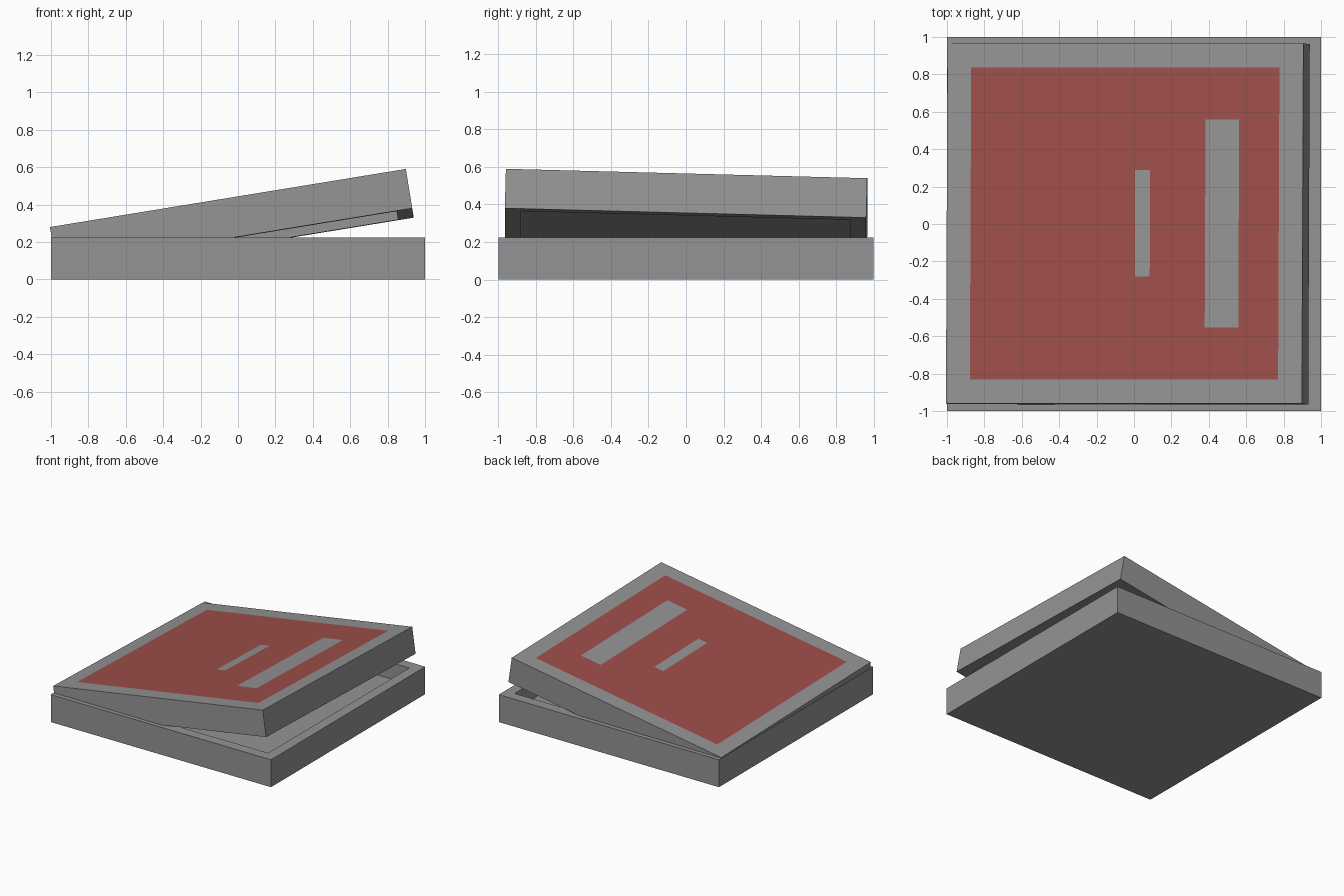
import bpy, bmesh
from mathutils import Vector, Matrix

if "Cube" in bpy.data.objects:
    bpy.data.objects.remove(bpy.data.objects["Cube"])


def material(name, rgb):
    m = bpy.data.materials.new(name)
    m.diffuse_color = (*rgb, 1.0)
    m.use_nodes = True
    m.node_tree.nodes["Principled BSDF"].inputs["Base Color"].default_value = m.diffuse_color
    return m


GREY = material("box_grey", (0.30, 0.295, 0.295))
RED = material("label_red", (0.34, 0.077, 0.068))


def tray(half, height, wall, floor):
    """Square open tray standing on z = 0; returns bmesh and its closed face."""
    bm = bmesh.new()
    levels = [(half, 0), (half, height), (half - wall, height), (half - wall, floor)]
    rings = [[bm.verts.new((sx * h, sy * h, z))
              for sx, sy in ((-1, -1), (1, -1), (1, 1), (-1, 1))]
             for h, z in levels]
    for a, b in zip(rings, rings[1:]):
        for i in range(4):
            j = (i + 1) % 4
            bm.faces.new((a[i], a[j], b[j], b[i]))
    closed = bm.faces.new(rings[0][::-1])
    bm.faces.new(rings[-1])
    return bm, closed


def finish(bm, name, mats):
    me = bpy.data.meshes.new(name)
    bmesh.ops.recalc_face_normals(bm, faces=bm.faces[:])
    bm.to_mesh(me)
    bm.free()
    ob = bpy.data.objects.new(name, me)
    bpy.context.collection.objects.link(ob)
    for m in mats:
        me.materials.append(m)
    return ob


# Base tray
bm, _ = tray(1.0, 0.225, 0.085, 0.09)
finish(bm, "box_base", [GREY])

# Lid: an upside-down tray whose closed face is cut into a printed panel
HALF = 0.964
bm, closed = tray(HALF, 0.213, 0.085, 0.085)
panel = 0.835
slots = [(0.056, 0.137, 0.285), (0.436, 0.618, 0.557)]  # x start, x end, half length
cuts_x = [-panel, panel] + [x for s in slots for x in s[:2]]
cuts_y = [k * y for y in [panel] + [s[2] for s in slots] for k in (-1, 1)]
for axis, cuts in ((0, cuts_x), (1, cuts_y)):
    for c in cuts:
        normal = Vector((0, 0, 0))
        normal[axis] = 1
        faces = [f for f in bm.faces if all(abs(v.co.z) < 1e-6 for v in f.verts)]
        geom = set(faces)
        for f in faces:
            geom.update(f.edges)
            geom.update(f.verts)
        bmesh.ops.bisect_plane(bm, geom=list(geom), dist=1e-6,
                               plane_co=normal * c, plane_no=normal)

# Red panel with two grey slots
for f in bm.faces:
    if all(abs(v.co.z) < 1e-6 for v in f.verts):
        c = f.calc_center_median()
        in_panel = max(abs(c.x), abs(c.y)) < panel
        in_slot = any(a < c.x < b and abs(c.y) < h for a, b, h in slots)
        f.material_index = int(in_panel and not in_slot)

# Flip the lid, then lean it against the base's left edge
bmesh.ops.scale(bm, vec=(1, 1, -1), verts=bm.verts[:])
u = Vector((1.9, 0, 0.31)).normalized()
v = Vector((0.004, 1.0, -0.026))
v = (v - u * v.dot(u)).normalized()
w = u.cross(v)
lid = finish(bm, "box_lid", [GREY, RED])
lid.matrix_world = (Matrix.Translation((-0.05, 0.003, 0.41))
                    @ Matrix((u, v, w)).transposed().to_4x4())
